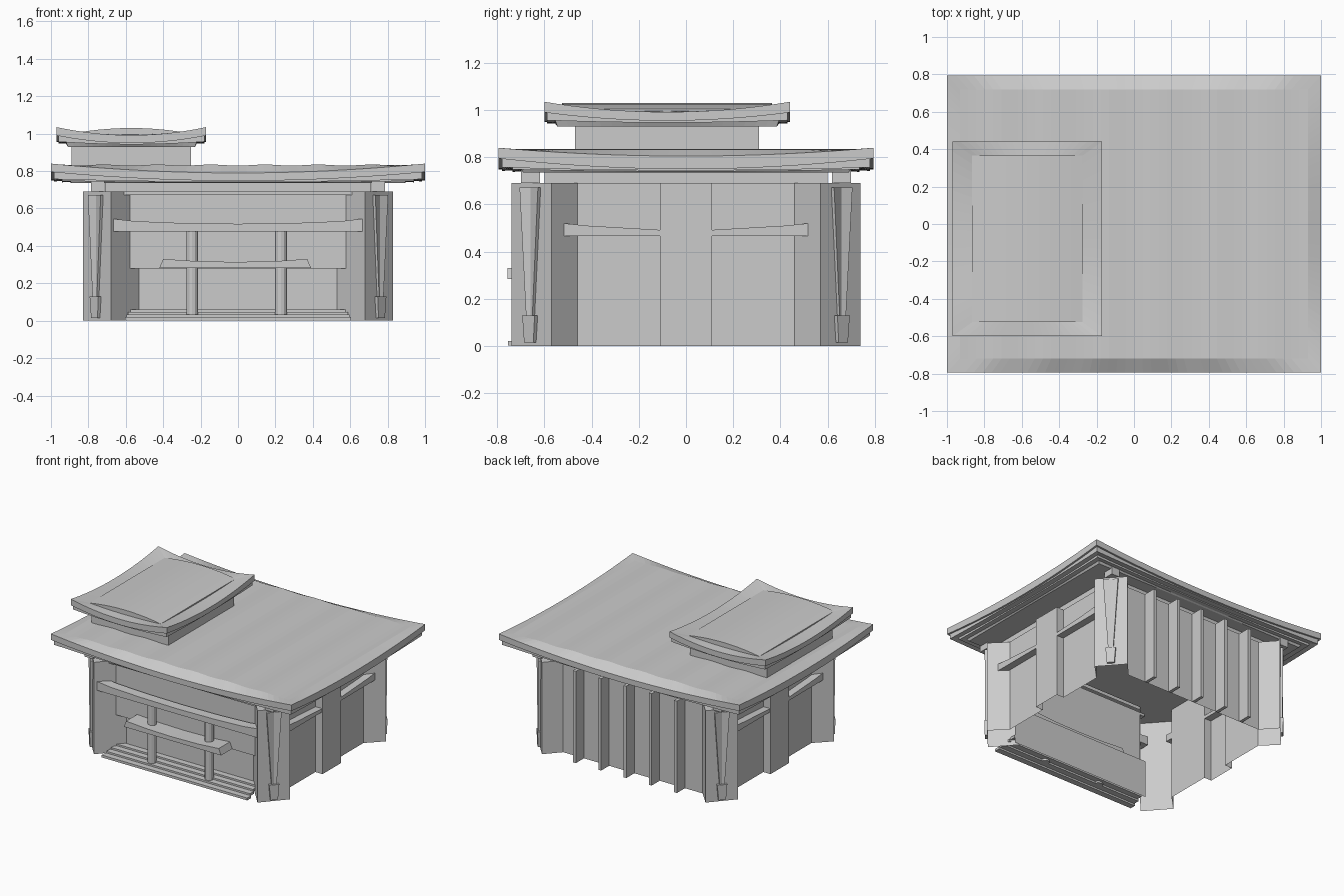
import bpy, bmesh, math
from mathutils import Vector

if "Cube" in bpy.data.objects:
    bpy.data.objects.remove(bpy.data.objects["Cube"])


def finish(name, bm):
    bmesh.ops.recalc_face_normals(bm, faces=bm.faces)
    me = bpy.data.meshes.new(name)
    bm.to_mesh(me)
    bm.free()
    ob = bpy.data.objects.new(name, me)
    bpy.context.collection.objects.link(ob)
    return ob


def extrude(name, pts, vec, caps=True, closed=True):
    """Prism or open sheet: 3D outline swept along vec."""
    bm = bmesh.new()
    a = [bm.verts.new(p) for p in pts]
    b = [bm.verts.new(Vector(p) + Vector(vec)) for p in pts]
    n = len(pts)
    for i in range(n if closed else n - 1):
        j = (i + 1) % n
        bm.faces.new((a[i], a[j], b[j], b[i]))
    if caps:
        bm.faces.new(a[::-1])
        bm.faces.new(b)
    return finish(name, bm)


def box(name, x0, x1, y0, y1, z0, z1, caps=True):
    return extrude(name, [(x0, y0, z0), (x1, y0, z0), (x1, y1, z0), (x0, y1, z0)],
                   (0, 0, z1 - z0), caps)


def loft(name, lo, hi):
    """Closed solid between two matching outlines."""
    bm = bmesh.new()
    a, b = [[bm.verts.new(p) for p in q] for q in (lo, hi)]
    for i in range(len(a)):
        j = (i + 1) % len(a)
        bm.faces.new((a[i], a[j], b[j], b[i]))
    bm.faces.new(a)
    bm.faces.new(b)
    return finish(name, bm)


def swept_roof(name, cx, cy, rings, top, n=42):
    """Curved-eave roof. rings: (half x, half y, corner z, front mid z, side mid z), top to bottom."""
    bm = bmesh.new()
    path = ([(i, 0) for i in range(n)] + [(n, j) for j in range(n)] +
            [(i, n) for i in range(n, 0, -1)] + [(0, j) for j in range(n, 0, -1)])
    loops = []
    for k, (hx, hy, zc, zf, zs) in enumerate(rings):
        loop = []
        for i, j in path:
            u, v = 2 * i / n - 1, 2 * j / n - 1
            if k == 0:
                z = top(u * hx, v * hy)
            elif j in (0, n):
                z = zf + (zc - zf) * u * u
            else:
                z = zs + (zc - zs) * v * v
            loop.append(bm.verts.new((cx + u * hx, cy + v * hy, z)))
        loops.append(loop)
    for a, b in zip(loops, loops[1:]):
        for i in range(len(path)):
            j = (i + 1) % len(path)
            bm.faces.new((a[i], a[j], b[j], b[i]))
    # top surface as a grid
    hx, hy = rings[0][:2]
    grid = dict(zip(path, loops[0]))
    for i in range(1, n):
        for j in range(1, n):
            x, y = (2 * i / n - 1) * hx, (2 * j / n - 1) * hy
            grid[i, j] = bm.verts.new((cx + x, cy + y, top(x, y)))
    for i in range(n):
        for j in range(n):
            bm.faces.new((grid[i, j], grid[i + 1, j], grid[i + 1, j + 1], grid[i, j + 1]))
    return finish(name, bm)


# main roof with very shallow ribs across its top
swept_roof("main_roof", 0, 0, [
    (.93, .72, 0, 0, 0),
    (1, .795, .84, .79, .805),
    (1, .795, .795, .748, .75),
    (.985, .78, .795, .748, .75),
    (.985, .78, .757, .742, .744),
    (.94, .735, .765, .745, .748),
    (.94, .735, .748, .738, .74),
    (.90, .70, .752, .74, .742),
    (.89, .69, .735, .735, .735),
    (.70, .59, .735, .735, .735),
], lambda x, y: .832 + .003 * math.cos(2 * math.pi * (x - .143) / .287))

# raised upper roof
UX, UY = -.57, -.08
box("upper_roof_neck", -.89, -.25, -.47, .31, .80, .935, caps=False)
swept_roof("upper_roof", UX, UY, [
    (.295, .445, 0, 0, 0),
    (.40, .52, 1.035, .992, .992),
    (.40, .52, .99, .95, .955),
    (.39, .51, .99, .95, .955),
    (.39, .51, .957, .943, .947),
    (.35, .475, .957, .943, .947),
    (.34, .465, .93, .93, .93),
    (.32, .39, .93, .93, .93),
], lambda x, y: .985 + .01 * ((x / .295) ** 2 + (y / .445) ** 2), n=20)
arc = [(UX + .295 * t, UY - .445, 1.03 - .025 * t * t) for t in [i / 5 - 1 for i in range(11)]]
extrude("upper_roof_cap", arc + [(-.275, -.525, .985), (-.865, -.525, .985)], (0, .89, 0))

# wall shell: splayed corner pillars, side pilasters, back wall; the front is left open
half = [(.53, -.57), (.68, -.74), (.83, -.57), (.72, -.46), (.72, -.11), (.78, -.11),
        (.78, .11), (.72, .11), (.72, .46), (.83, .57), (.68, .74), (.58, .63)]
outline = half + [(-x, y) for x, y in reversed(half)]
extrude("wall_shell", [(x, y, 0) for x, y in outline], (0, 0, .69), caps=False, closed=False)
bm = bmesh.new()
bm.faces.new([bm.verts.new((x, y, .69)) for x, y in outline])
finish("wall_top", bm)
box("top_plate", -.71, .71, -.60, .60, .69, .736, caps=False)

# stepped front wall and lintel
extrude("front_wall", [(-.58, y, z) for y, z in [(-.57, 0), (-.57, .28), (-.625, .28), (-.625, .69)]],
        (1.16, 0, 0), caps=False, closed=False)
box("front_lintel", -.62, .62, -.66, -.625, .672, .69)

# front steps
for k in range(4):
    w = .605 - .008 * k
    y = -.755 + .045 * k
    box("front_step", -w, w, y, y + .045, .002 + .013 * k, .02 + .013 * k)

# front posts
for x in (-.245, .23):
    bm = bmesh.new()
    bmesh.ops.create_cone(bm, cap_ends=True, segments=12, radius1=.031, radius2=.031, depth=.47)
    bmesh.ops.translate(bm, verts=bm.verts, vec=(x, -.67, .25))
    finish("front_post", bm)

# front awning shelf and beam, both with a sagging top
extrude("front_awning", [(x, -.757, z) for x, z in
        [(-.42, .283), (.39, .283), (.37, .33), (.2, .318), (-.015, .314), (-.22, .318), (-.40, .33)]],
        (0, .16, 0))
extrude("front_beam", [(x, -.725, z) for x, z in
        [(-.67, .478), (.665, .478), (.665, .545), (.55, .532), (.3, .522), (0, .518),
         (-.3, .522), (-.55, .532), (-.67, .545)]], (0, .075, 0))

# side beams
for s in (-1, 1):
    extrude("side_beam", [(s * .722, y, z) for y, z in
            [(-.52, .467), (.52, .467), (.52, .52), (.42, .51), (.11, .492), (-.11, .492),
             (-.42, .51), (-.52, .52)]], (s * .055, 0, 0))

# back ribs
for k in range(-2, 3):
    x = .21 * k
    box("back_rib", x - .012, x + .012, .63, .725, 0, .69)

# corner ornaments: tapered twin wedge over a small foot, plus a stub carrying the roof
for sx in (-1, 1):
    for sy in (-1, 1):
        c = Vector((sx * .755, sy * .655, 0))
        d = Vector((sx * .66, -sy * .75, 0))      # along the pillar face
        nrm = Vector((sx * .75, sy * .66, 0))     # outward

        def at(a, o, z):
            return c + d * a + nrm * o + Vector((0, 0, z))

        for e in (-1, 1):
            loft("corner_wedge",
                 [at(e * a, o, .13) for a, o in ((0, 0), (.018, 0), (.018, .015), (0, .006))],
                 [at(e * a, o, .672) for a, o in ((0, 0), (.052, 0), (.052, .018), (0, .006))])
        loft("corner_foot",
             [at(a, o, .015) for a, o in ((-.026, 0), (.026, 0), (.026, .018), (-.026, .018))],
             [at(a, o, .13) for a, o in ((-.035, 0), (.035, 0), (.035, .02), (-.035, .02))])
        x0, x1 = sorted((sx * .715, sx * .785))
        y0, y1 = sorted((sy * .62, sy * .70))
        box("corner_stub", x0, x1, y0, y1, .69, .75)
